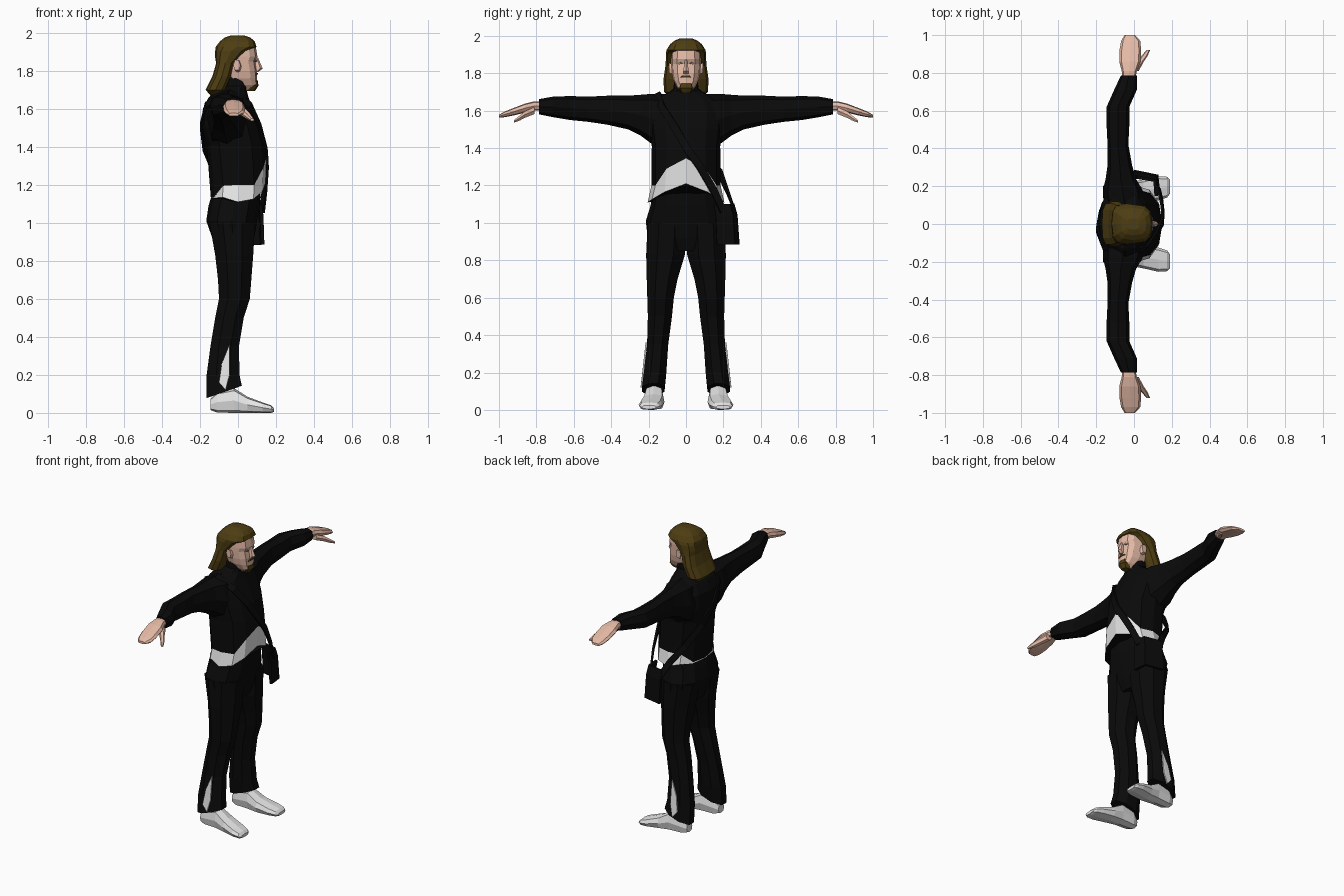
import bpy, bmesh, math
from mathutils import Vector


def material(name, rgb):
    m = bpy.data.materials.new(name)
    m.diffuse_color = (*rgb, 1)
    return m


BLACK = material("black cloth", (0.003, 0.003, 0.003))
WHITE = material("light grey cloth", (0.78, 0.78, 0.78))
SKIN = material("skin", (0.78, 0.49, 0.38))
HAIR = material("brown hair", (0.075, 0.047, 0.006))
EYE = material("grey eyes", (0.3, 0.27, 0.25))


def finish(name, bm, mats, mirror=False, thick=0):
    bmesh.ops.recalc_face_normals(bm, faces=bm.faces)
    me = bpy.data.meshes.new(name)
    bm.to_mesh(me)
    bm.free()
    ob = bpy.data.objects.new(name, me)
    bpy.context.collection.objects.link(ob)
    for m in mats:
        me.materials.append(m)
    if thick:
        s = ob.modifiers.new("thickness", 'SOLIDIFY')
        s.thickness, s.offset = thick, 0
    if mirror:
        ob.modifiers.new("mirror", 'MIRROR').use_axis = (False, True, False)
    return ob


def loft(name, rows, mats, axis='z', n=10, p=2.4, flat=False, mirror=False, band=None):
    """Rows are (position, u0, u1, v0, v1): a rounded section filling that box."""
    bm = bmesh.new()
    rings = []
    for t, u0, u1, v0, v1 in rows:
        ring = []
        for i in range(n):
            a = 2 * math.pi * (i + (0.5 if flat else 0)) / n
            k = 1 / math.cos(math.pi / n) if flat else 1
            c, s = math.cos(a), math.sin(a)
            cu = math.copysign(abs(c) ** (2 / p), c) * k
            sv = math.copysign(abs(s) ** (2 / p), s) * k
            u = (u0 + u1) / 2 + (u1 - u0) / 2 * cu
            v = (v0 + v1) / 2 + (v1 - v0) / 2 * sv
            w = t(math.acos(max(-1, min(1, c)))) if callable(t) else t
            co = {'z': (u, v, w), 'y': (u, w, v), 'x': (w, u, v)}[axis]
            ring.append(bm.verts.new(co))
        rings.append(ring)
    for j, (a, b) in enumerate(zip(rings, rings[1:])):
        for i in range(n):
            f = bm.faces.new((a[i], a[(i + 1) % n], b[(i + 1) % n], b[i]))
            f.material_index = 1 if j == band else 0
    bm.faces.new(rings[0])
    bm.faces.new(rings[-1])
    return finish(name, bm, mats, mirror)


def plate(name, pts, mat, mirror=False, thick=0.008):
    bm = bmesh.new()
    bm.faces.new([bm.verts.new(q) for q in pts])
    bmesh.ops.triangulate(bm, faces=bm.faces[:])
    return finish(name, bm, [mat], mirror, thick)


def ribbon(name, pts, width, mat):
    """Flat band along pts, lying against the body's vertical axis."""
    bm = bmesh.new()
    pairs = []
    for i, q in enumerate(pts):
        d = Vector(pts[min(i + 1, len(pts) - 1)]) - Vector(pts[max(i - 1, 0)])
        out = Vector((q[0] + 0.02, q[1] * 0.5, 0.15 if i == 0 else 0.02))
        side = d.cross(out).normalized() * width / 2
        pairs.append([bm.verts.new(Vector(q) + side), bm.verts.new(Vector(q) - side)])
    for a, b in zip(pairs, pairs[1:]):
        bm.faces.new((a[0], a[1], b[1], b[0]))
    return finish(name, bm, [mat], thick=0.012)


# Jacket with the pointed light shirt band at its hem
low = [1.21, 1.165, 1.125, 1.11, 1.135, 1.13, 1.13]
high = [1.345, 1.29, 1.20, 1.20, 1.195, 1.135, 1.132]
pick = lambda table: (lambda a: table[round(a / math.radians(30))])
loft("jacket", [
    (pick(low), -0.145, 0.145, -0.205, 0.205),
    (pick(high), -0.143, 0.15, -0.185, 0.185),
    (1.41, -0.165, 0.14, -0.183, 0.183),
    (1.50, -0.19, 0.12, -0.195, 0.195),
    (1.60, -0.185, 0.08, -0.20, 0.20),
    (1.66, -0.155, 0.055, -0.17, 0.17),
    (1.70, -0.11, 0.045, -0.09, 0.09),
    (1.72, -0.075, 0.05, -0.067, 0.067),
    (1.765, -0.07, 0.05, -0.063, 0.063)], [BLACK, WHITE], n=12, band=0)

# Sleeves, hands and thumbs
loft("sleeve", [
    (0.10, -0.16, 0.06, 1.38, 1.69), (0.18, -0.165, 0.045, 1.42, 1.69),
    (0.24, -0.15, 0.01, 1.465, 1.685), (0.31, -0.14, -0.01, 1.50, 1.68),
    (0.42, -0.14, -0.03, 1.525, 1.68), (0.52, -0.145, -0.025, 1.54, 1.675),
    (0.62, -0.145, -0.025, 1.55, 1.678), (0.71, -0.105, 0.015, 1.565, 1.675),
    (0.785, -0.07, 0.015, 1.58, 1.662)], [BLACK], axis='y', n=8, mirror=True)
loft("hand", [
    (0.76, -0.06, 0.005, 1.60, 1.65), (0.81, -0.065, 0.015, 1.60, 1.65),
    (0.86, -0.078, 0.035, 1.59, 1.638), (0.92, -0.077, 0.038, 1.575, 1.615),
    (0.97, -0.068, 0.033, 1.565, 1.595), (1.0, -0.05, 0.005, 1.562, 1.578)],
    [SKIN], axis='y', n=8, p=3, mirror=True)
loft("thumb", [
    (0.81, -0.02, 0.025, 1.58, 1.62), (0.86, 0.012, 0.052, 1.56, 1.60),
    (0.89, 0.04, 0.072, 1.545, 1.575), (0.92, 0.065, 0.085, 1.535, 1.55)],
    [SKIN], axis='y', n=6, mirror=True)

# Trousers
loft("trouser_hips", [
    (0.85, -0.11, 0.06, -0.16, 0.16), (0.92, -0.135, 0.085, -0.205, 0.205),
    (1.01, -0.167, 0.10, -0.215, 0.215), (1.09, -0.155, 0.115, -0.19, 0.19),
    (1.19, -0.125, 0.12, -0.17, 0.17)], [BLACK], n=12)
loft("trouser_leg", [
    (1.0, -0.15, 0.09, 0.0, 0.205), (0.83, -0.12, 0.08, 0.006, 0.213),
    (0.70, -0.105, 0.07, 0.045, 0.21), (0.60, -0.10, 0.062, 0.065, 0.207),
    (0.50, -0.12, 0.03, 0.075, 0.204), (0.35, -0.145, 0.005, 0.095, 0.208),
    (0.20, -0.165, 0.008, 0.105, 0.225),
    (lambda a: 0.11 + 0.035 * math.cos(a), -0.165, 0.02, 0.115, 0.235)],
    [BLACK], n=8, p=2, flat=True, mirror=True)
plate("ankle_panel", [
    (-0.045, 0.212, 0.36), (-0.085, 0.222, 0.26), (-0.10, 0.234, 0.16),
    (-0.065, 0.239, 0.12), (-0.045, 0.229, 0.20)], WHITE, mirror=True)

# Shoes
loft("shoe", [
    (-0.145, 0.14, 0.20, 0.015, 0.075), (-0.11, 0.125, 0.215, 0.002, 0.11),
    (-0.02, 0.12, 0.222, 0.0, 0.13), (0.05, 0.115, 0.235, 0.0, 0.085),
    (0.13, 0.125, 0.253, 0.0, 0.055), (0.175, 0.14, 0.25, 0.0, 0.04),
    (0.19, 0.16, 0.235, 0.005, 0.025)], [WHITE], axis='x', n=8, p=3, mirror=True)

# Head, nose and ears
loft("head", [
    (1.70, 0.02, 0.085, -0.025, 0.025), (1.725, -0.03, 0.102, -0.048, 0.048),
    (1.76, -0.06, 0.10, -0.067, 0.067), (1.80, -0.08, 0.10, -0.076, 0.076),
    (1.85, -0.09, 0.092, -0.08, 0.08), (1.875, -0.09, 0.102, -0.08, 0.08),
    (1.92, -0.09, 0.095, -0.078, 0.078), (1.955, -0.06, 0.065, -0.055, 0.055)],
    [SKIN], n=12, p=2.6)
loft("nose", [
    (1.795, 0.08, 0.108, -0.016, 0.016), (1.812, 0.08, 0.13, -0.017, 0.017),
    (1.87, 0.08, 0.105, -0.007, 0.007)], [SKIN], n=6, p=2)
loft("ear", [
    (0.07, -0.015, 0.02, 1.79, 1.85), (0.092, -0.025, 0.012, 1.80, 1.86)],
    [SKIN], axis='y', n=6, mirror=True)
plate("eye", [(0.095, 0.02, 0.853), (0.093, 0.032, 0.848), (0.083, 0.05, 0.853),
              (0.093, 0.032, 0.86)] and
      [(0.098, 0.02, 1.853), (0.094, 0.034, 1.847), (0.084, 0.05, 1.853),
       (0.095, 0.034, 1.86)], EYE, mirror=True, thick=0.006)

# Long hair, goatee and moustache
loft("hair", [
    (1.67, -0.145, -0.115, -0.07, 0.07), (1.70, -0.17, -0.065, -0.118, 0.118),
    (1.77, -0.135, -0.035, -0.12, 0.12), (1.84, -0.115, -0.018, -0.11, 0.11),
    (1.87, -0.12, 0.015, -0.108, 0.108), (1.905, -0.12, 0.05, -0.108, 0.108),
    (1.925, -0.118, 0.098, -0.104, 0.104), (1.955, -0.095, 0.088, -0.085, 0.085),
    (1.975, -0.07, 0.065, -0.06, 0.06), (1.987, -0.035, 0.03, -0.03, 0.03)],
    [HAIR], n=12, p=3)
loft("goatee", [
    (1.695, 0.035, 0.09, -0.025, 0.025), (1.722, 0.03, 0.108, -0.04, 0.04),
    (1.748, 0.05, 0.104, -0.036, 0.036)], [HAIR], n=8, p=3)
loft("moustache", [
    (1.777, 0.07, 0.102, -0.034, 0.034), (1.788, 0.07, 0.106, -0.02, 0.02)],
    [HAIR], n=8, p=3)

# Shoulder bag wrapping the left hip, with its strap front and back
bm = bmesh.new()
plan = [(0.13, 0.165), (0.122, 0.255), (0.0, 0.278)]
levels = [(0.885, 1.0), (1.04, 0.96), (1.10, 0.90)]
grid = [[bm.verts.new((x * k, y * k, z)) for x, y in plan] for z, k in levels]
for a, b in zip(grid, grid[1:]):
    for i in range(2):
        bm.faces.new((a[i], a[i + 1], b[i + 1], b[i]))
finish("shoulder_bag", bm, [BLACK], thick=0.018)
ribbon("front_strap", [
    (-0.05, -0.155, 1.69), (0.06, -0.13, 1.62), (0.115, -0.06, 1.51),
    (0.15, 0.01, 1.39), (0.152, 0.075, 1.30), (0.14, 0.15, 1.17),
    (0.125, 0.20, 1.06)], 0.04, BLACK)
ribbon("back_strap", [
    (-0.05, -0.155, 1.69), (-0.165, -0.12, 1.62), (-0.195, -0.03, 1.51),
    (-0.175, 0.08, 1.39), (-0.12, 0.18, 1.27), (-0.04, 0.225, 1.16),
    (0.02, 0.262, 1.05)], 0.04, BLACK)
